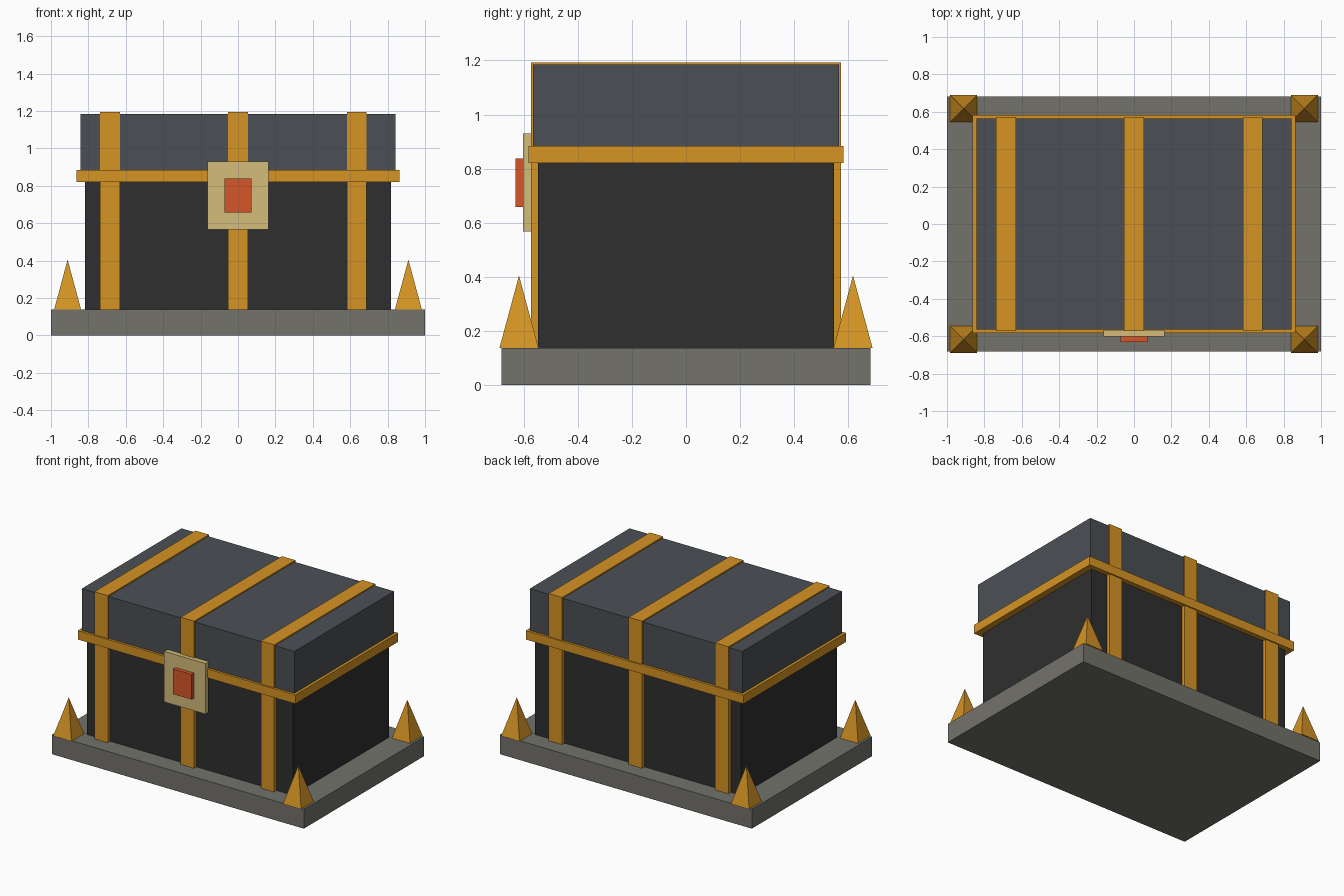
import bpy

if "Cube" in bpy.data.objects:
    bpy.data.objects.remove(bpy.data.objects["Cube"])


def srgb(r, g, b):
    lin = [c / 12.92 if c <= 0.04045 else ((c + 0.055) / 1.055) ** 2.4
           for c in (r / 255, g / 255, b / 255)]
    return (*lin, 1.0)


def material(name, *rgb):
    m = bpy.data.materials.new(name)
    m.diffuse_color = srgb(*rgb)
    m.use_nodes = True
    m.node_tree.nodes["Principled BSDF"].inputs["Base Color"].default_value = m.diffuse_color
    return m


stone = material("grey stone", 115, 114, 107)
dark = material("dark wood", 47, 47, 47)
slate = material("slate lid", 75, 79, 84)
gold = material("gold metal", 214, 148, 36)
brass = material("pale brass", 212, 188, 122)
red = material("red gem", 214, 87, 40)


def box(name, mat, x, y, z):
    """Box from (min, max) ranges on each axis."""
    bpy.ops.mesh.primitive_cube_add(
        size=1, location=[(a + b) / 2 for a, b in (x, y, z)])
    ob = bpy.context.object
    ob.name = name
    ob.scale = [b - a for a, b in (x, y, z)]
    bpy.ops.object.transform_apply(location=False, rotation=False, scale=True)
    ob.data.materials.append(mat)
    return ob


def spike(name, x, y):
    """Square pyramid with sides parallel to the axes."""
    h, z0, z1 = 0.072, 0.138, 0.405
    verts = [(-h, -h, z0), (h, -h, z0), (h, h, z0), (-h, h, z0), (0, 0, z1)]
    faces = [(3, 2, 1, 0), (0, 1, 4), (1, 2, 4), (2, 3, 4), (3, 0, 4)]
    me = bpy.data.meshes.new(name)
    me.from_pydata(verts, [], faces)
    me.materials.append(gold)
    ob = bpy.data.objects.new(name, me)
    ob.location = (x, y, 0)
    bpy.context.collection.objects.link(ob)


# Plinth, chest body, lid and the rim between them
box("plinth", stone, (-1, 1), (-0.682, 0.682), (0, 0.138))
box("chest_body", dark, (-0.817, 0.817), (-0.546, 0.546), (0.138, 0.85))
box("lid", slate, (-0.843, 0.843), (-0.565, 0.565), (0.85, 1.184))
box("rim", gold, (-0.863, 0.863), (-0.582, 0.582), (0.82, 0.884))

# Straps wrapping front, top and back
for side, x in (("left", -0.685), ("middle", 0), ("right", 0.635)):
    box(side + "_strap", gold, (x - 0.053, x + 0.053), (-0.573, 0.573), (0.138, 1.193))

# Lock plate and gem
box("lock_plate", brass, (-0.164, 0.164), (-0.602, -0.566), (0.567, 0.93))
box("lock_gem", red, (-0.073, 0.073), (-0.63, -0.595), (0.658, 0.838))

# Corner spikes
for sx, nx in ((-1, "left"), (1, "right")):
    for sy, ny in ((-1, "front"), (1, "back")):
        spike(f"{ny}_{nx}_spike", sx * 0.911, sy * 0.617)
